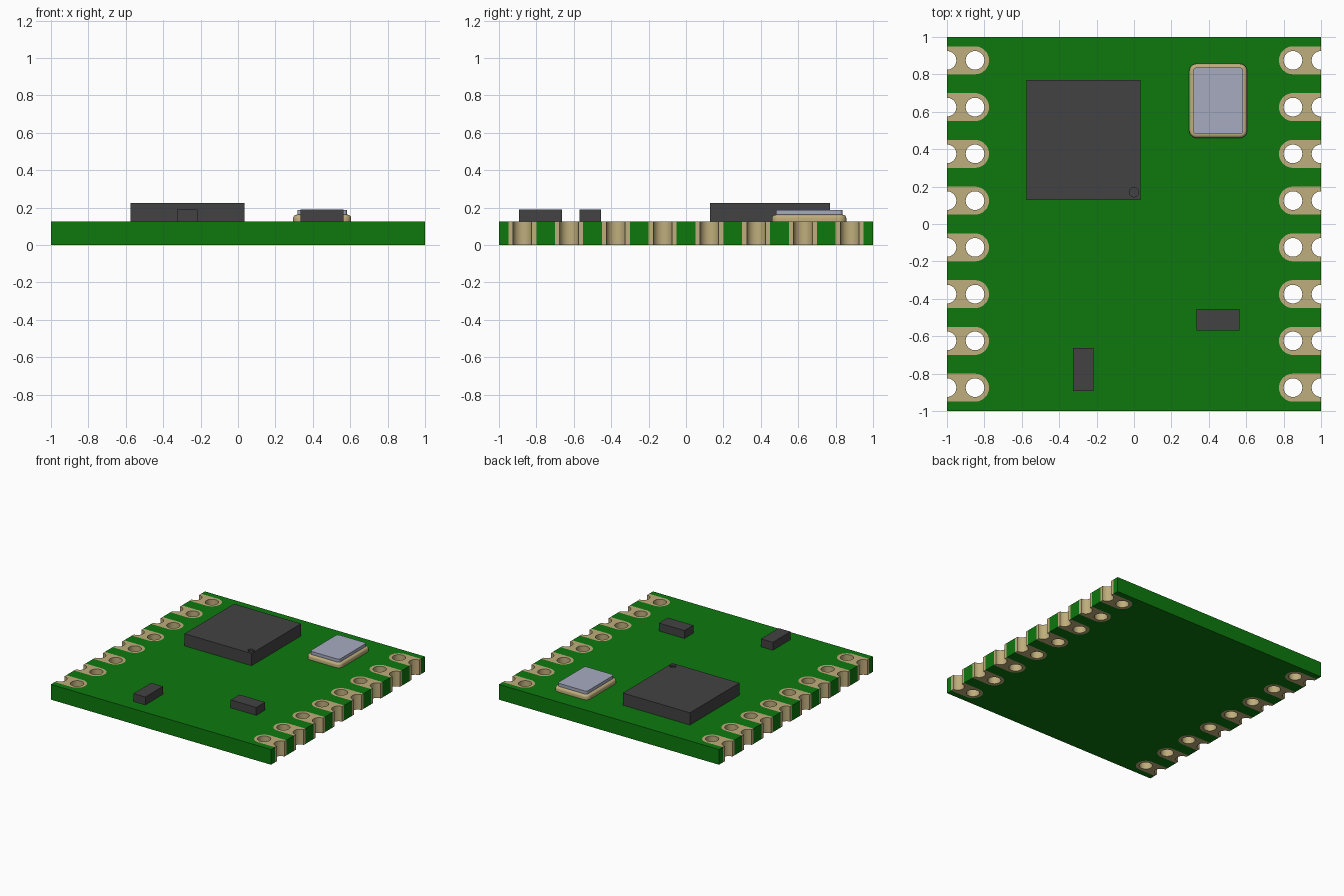
import bpy
import bmesh
from math import sin, cos, pi, radians

cube = bpy.data.objects.get("Cube")
if cube:
    bpy.data.objects.remove(cube, do_unlink=True)

THICK = 0.125          # board thickness
PAD_X = 0.85           # centre of the inner hole
PAD_R = 0.075          # pad half width
HOLE_R = 0.05
ROWS = [-0.875 + 0.25 * i for i in range(8)]


def material(name, rgb, roughness=0.6):
    mat = bpy.data.materials.new(name)
    mat.use_nodes = True
    mat.diffuse_color = (*rgb, 1)
    bsdf = mat.node_tree.nodes["Principled BSDF"]
    bsdf.inputs["Base Color"].default_value = (*rgb, 1)
    bsdf.inputs["Roughness"].default_value = roughness
    return mat


green = material("board green", (0.004, 0.19, 0.004))
gold = material("plated gold", (0.52, 0.42, 0.2))
black = material("package black", (0.055, 0.055, 0.057))
silver = material("lid silver", (0.38, 0.41, 0.53))


def arc(cx, cy, r, start, end, steps=16):
    angles = [radians(start + (end - start) * i / steps) for i in range(steps + 1)]
    return [(cx + r * cos(a), cy + r * sin(a)) for a in angles]


def rounded_rect(x0, x1, y0, y1, r):
    return (arc(x1 - r, y0 + r, r, -90, 0, 8) + arc(x1 - r, y1 - r, r, 0, 90, 8)
            + arc(x0 + r, y1 - r, r, 90, 180, 8) + arc(x0 + r, y0 + r, r, 180, 270, 8))


def finish(name, bm, mat, smooth=False):
    bmesh.ops.recalc_face_normals(bm, faces=bm.faces)
    mesh = bpy.data.meshes.new(name)
    bm.to_mesh(mesh)
    bm.free()
    mesh.materials.append(mat)
    obj = bpy.data.objects.new(name, mesh)
    bpy.context.collection.objects.link(obj)
    bpy.ops.object.select_all(action="DESELECT")
    obj.select_set(True)
    bpy.context.view_layer.objects.active = obj
    if smooth:
        bpy.ops.object.shade_smooth_by_angle(angle=radians(30))
    return obj


def add_prism(bm, outline, z0, z1):
    face = bm.faces.new([bm.verts.new((x, y, z0)) for x, y in outline])
    top = bmesh.ops.extrude_face_region(bm, geom=[face], use_keep_orig=True)
    verts = [g for g in top["geom"] if isinstance(g, bmesh.types.BMVert)]
    bmesh.ops.translate(bm, verts=verts, vec=(0, 0, z1 - z0))
    return verts


def prism(name, outline, z0, z1, mat, smooth=False):
    bm = bmesh.new()
    add_prism(bm, outline, z0, z1)
    return finish(name, bm, mat, smooth)


def box(name, x0, x1, y0, y1, z1, mat):
    return prism(name, [(x0, y0), (x1, y0), (x1, y1), (x0, y1)], THICK, z1, mat)


# Board: square outline with a round-ended slot for each pad
right_side = [(1, -1)]
for y in ROWS:
    right_side += [(1, y - PAD_R)] + arc(PAD_X, y, PAD_R, 270, 90) + [(1, y + PAD_R)]
right_side.append((1, 1))
left_side = [(-x, -y) for x, y in right_side]
prism("circuit_board", right_side + left_side, 0, THICK, green, True)

# Pads: half a pad with inner hole and edge notch, mirrored across its centre line
half_pad = ([(1, PAD_R)] + arc(PAD_X, 0, PAD_R, 90, 180)
            + arc(PAD_X, 0, HOLE_R, 180, 0) + arc(1, 0, HOLE_R, 180, 90))
for side, label in ((1, "left"), (-1, "right")):
    for number, row in enumerate(ROWS, 1):
        bm = bmesh.new()
        for flip in (1, -1):
            add_prism(bm, [(side * x, row + flip * y) for x, y in half_pad], 0, THICK)
        # drop the inner seam walls and join the halves
        seam = [f for f in bm.faces if all(abs(v.co.y - row) < 1e-5 for v in f.verts)]
        bmesh.ops.delete(bm, geom=seam, context="FACES")
        bmesh.ops.remove_doubles(bm, verts=bm.verts, dist=1e-5)
        finish(f"{label}_pad_{number}", bm, gold, True)

# Main chip with a round corner dimple
chip = box("main_chip", -0.575, 0.035, 0.127, 0.77, 0.225, black)
cutter = prism("dimple_cutter", arc(0, 0.17, 0.025, 0, 345, 23), 0.21, 0.26, black)
cutter.hide_render = True
cut = chip.modifiers.new("dimple", "BOOLEAN")
cut.operation = "DIFFERENCE"
cut.solver = "EXACT"
cut.object = cutter
bpy.context.view_layer.objects.active = chip
bpy.ops.object.modifier_apply(modifier=cut.name)
bpy.data.objects.remove(cutter, do_unlink=True)

# Small parts
box("front_small_part", -0.325, -0.217, -0.893, -0.663, 0.19, black)
box("side_small_part", 0.333, 0.565, -0.57, -0.455, 0.19, black)

# Crystal can: rounded base with a softened rim, and a lid
bm = bmesh.new()
rim = set(add_prism(bm, rounded_rect(0.295, 0.605, 0.46, 0.857, 0.04), THICK, 0.162))
edges = [e for e in bm.edges if all(v in rim for v in e.verts)]
bmesh.ops.bevel(bm, geom=edges, offset=0.018, segments=4, profile=0.5, affect="EDGES")
finish("crystal_base", bm, gold, True)
prism("crystal_lid", rounded_rect(0.317, 0.583, 0.48, 0.837, 0.018), 0.16, 0.187, silver, True)
